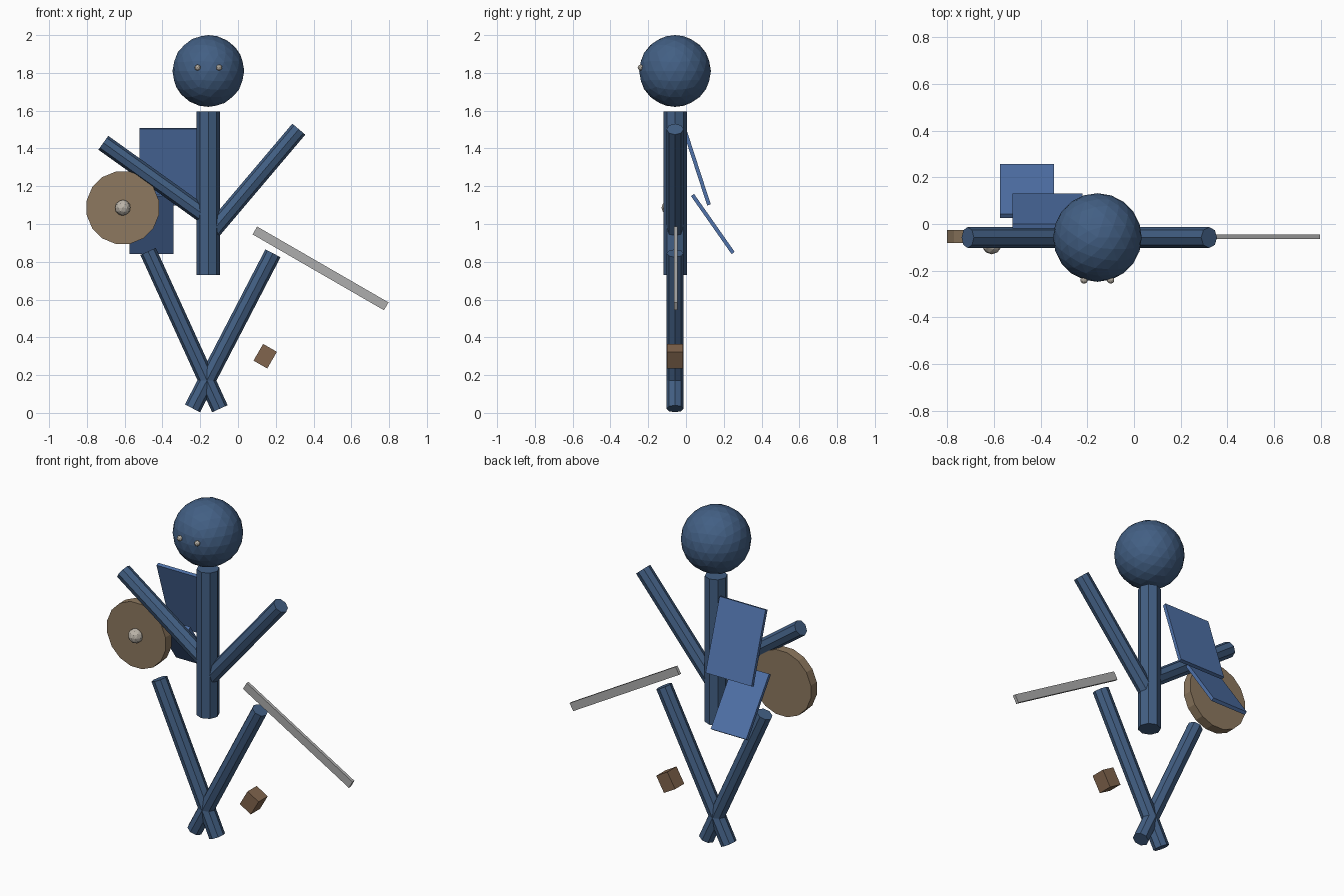
import bpy, math

if "Cube" in bpy.data.objects:
    bpy.data.objects.remove(bpy.data.objects["Cube"])

Y = -0.058  # depth of the plane holding the whole figure


def material(name, rgb):
    m = bpy.data.materials.new(name)
    m.diffuse_color = (*rgb, 1)
    m.use_nodes = True
    m.node_tree.nodes["Principled BSDF"].inputs["Base Color"].default_value = m.diffuse_color
    return m


BLUE = material("blue", (0.055, 0.115, 0.23))
CLOTH = material("cloth_blue", (0.08, 0.17, 0.4))
WOOD = material("wood", (0.27, 0.19, 0.115))
LEATHER = material("leather", (0.22, 0.13, 0.075))
METAL = material("metal", (0.42, 0.42, 0.42))
PALE = material("pale", (0.5, 0.46, 0.4))


def finish(name, mat):
    ob = bpy.context.object
    ob.name = name
    ob.data.materials.append(mat)
    return ob


def rod(name, a, b, r, sides=8):
    """Cylinder between two (x, z) points in the figure plane."""
    dx, dz = b[0] - a[0], b[1] - a[1]
    bpy.ops.mesh.primitive_cylinder_add(
        vertices=sides, radius=r, depth=math.hypot(dx, dz),
        location=((a[0] + b[0]) / 2, Y, (a[1] + b[1]) / 2),
        rotation=(0, math.atan2(dx, dz), 0))
    return finish(name, BLUE)


def box(name, loc, size, rot, mat):
    bpy.ops.mesh.primitive_cube_add(size=1, location=loc, rotation=[math.radians(a) for a in rot])
    ob = finish(name, mat)
    ob.scale = size
    return ob


def ball(name, loc, r, mat, sub):
    bpy.ops.mesh.primitive_ico_sphere_add(subdivisions=sub, radius=r, location=loc)
    return finish(name, mat)


# Head and eyes
ball("head", (-0.157, Y, 1.81), 0.19, BLUE, 3)
for side, s in (("left", -1), ("right", 1)):
    ball(side + "_eye", (-0.157 + s * 0.057, Y - 0.182, 1.828), 0.016, PALE, 2)

# Body, arms and legs
rod("torso", (-0.157, 0.73), (-0.157, 1.595), 0.062)
rod("left_arm", (-0.155, 1.03), (-0.713, 1.43), 0.045)
rod("right_arm", (-0.15, 0.945), (0.322, 1.502), 0.045)
rod("left_leg", (-0.096, 0.022), (-0.476, 0.855), 0.045)
rod("right_leg", (-0.241, 0.024), (0.185, 0.845), 0.045)

# Two cape panels hanging behind
box("upper_cape", (-0.371, 0.056, 1.303), (0.302, 0.02, 0.425), (18, 0, 0), CLOTH)
box("lower_cape", (-0.459, 0.142, 1.0), (0.233, 0.02, 0.375), (35, 0, 0), CLOTH)

# Round shield with boss
bpy.ops.mesh.primitive_cylinder_add(
    vertices=16, radius=0.195, depth=0.056, location=(-0.61, -0.054, 1.086),
    rotation=(math.pi / 2, math.pi / 16, 0))
shield = finish("shield", WOOD)
shield.rotation_euler = (math.pi / 2, 0, 0)
for v in shield.data.vertices:  # half-step turn so a flat side points up
    c, s = math.cos(math.pi / 16), math.sin(math.pi / 16)
    x, y = v.co.x, v.co.y
    v.co.x, v.co.y = c * x - s * y, s * x + c * y
ball("shield_boss", (-0.61, -0.088, 1.086), 0.042, PALE, 2)

# Sword blade and loose grip
box("blade", (0.437, Y + 0.003, 0.765), (0.803, 0.018, 0.048), (0, 30, 0), METAL)
box("grip", (0.144, Y, 0.3), (0.084, 0.086, 0.102), (0, 30, 0), LEATHER)
